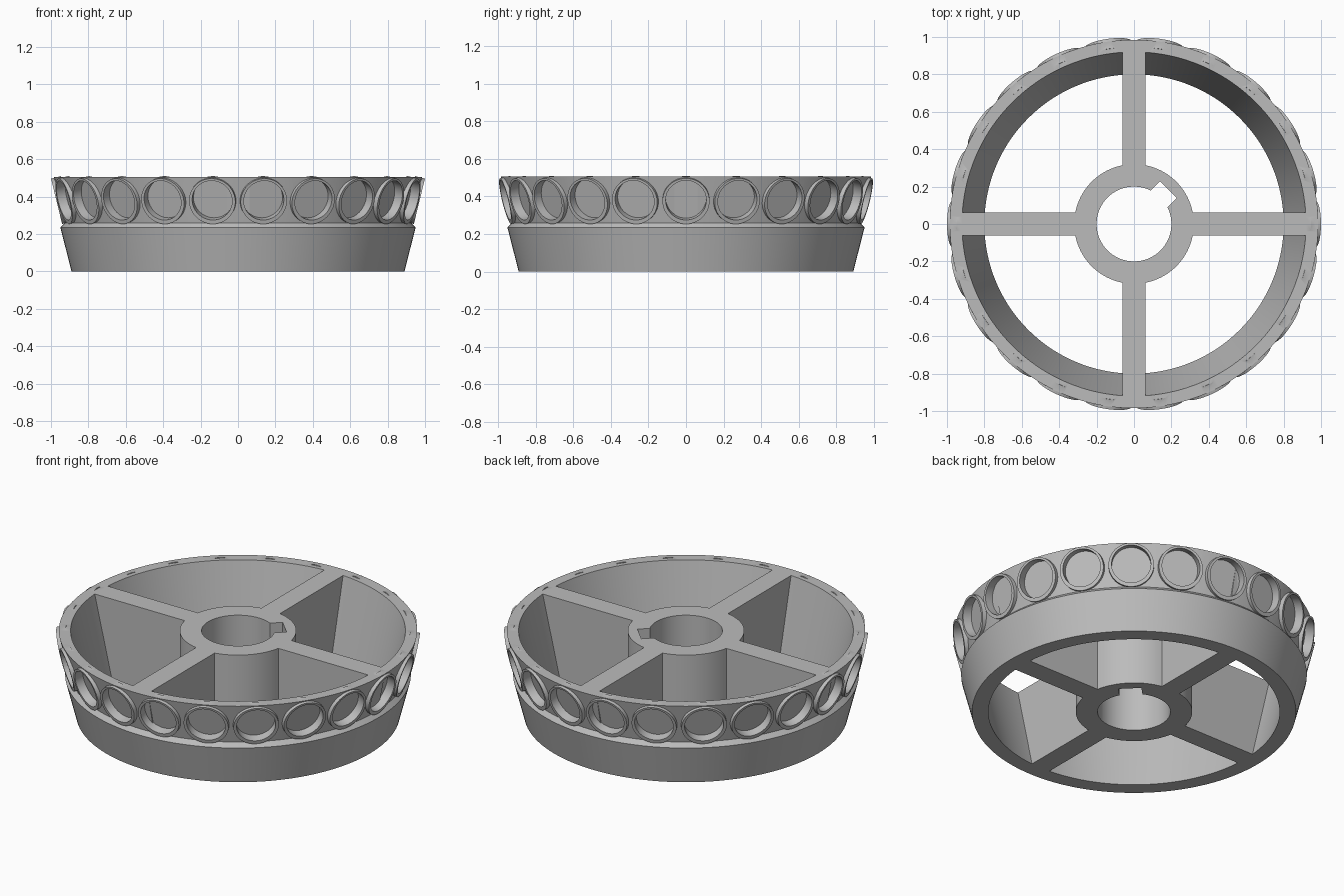
import bpy, bmesh, math
from mathutils import Matrix, Vector

cube = bpy.data.objects.get("Cube")
if cube:
    bpy.data.objects.remove(cube, do_unlink=True)

grey = bpy.data.materials.new("plain_grey")
grey.use_nodes = True
COLOUR = (0.5, 0.5, 0.5, 1)
grey.diffuse_color = COLOUR
grey.node_tree.nodes["Principled BSDF"].inputs["Base Color"].default_value = COLOUR

HEIGHT = 0.505
CUPS = 22
TILT = math.atan(0.245)


def finish(name, bm, helper=False):
    bmesh.ops.recalc_face_normals(bm, faces=bm.faces)
    mesh = bpy.data.meshes.new(name)
    bm.to_mesh(mesh)
    bm.free()
    mesh.materials.append(grey)
    obj = bpy.data.objects.new(name, mesh)
    bpy.context.collection.objects.link(obj)
    obj.hide_render = helper
    return obj


def cylinder(bm, radius, depth, matrix, segments):
    bmesh.ops.create_cone(bm, cap_ends=True, segments=segments, radius1=radius,
                          radius2=radius, depth=depth, matrix=matrix)


def combine(obj, other, operation):
    """Apply a boolean and remove the helper object."""
    mod = obj.modifiers.new(operation.lower(), 'BOOLEAN')
    mod.operation = operation
    mod.solver = 'EXACT'
    mod.object = other
    bpy.context.view_layer.objects.active = obj
    bpy.ops.object.modifier_apply(modifier=mod.name)
    bpy.data.objects.remove(other, do_unlink=True)


def smooth(obj):
    bpy.ops.object.select_all(action='DESELECT')
    obj.select_set(True)
    bpy.context.view_layer.objects.active = obj
    bpy.ops.object.shade_smooth_by_angle(angle=math.radians(25))


def lathe(name, profile, steps):
    bm = bmesh.new()
    rings = []
    for i in range(steps):
        a = math.tau * i / steps
        rings.append([bm.verts.new((r * math.cos(a), r * math.sin(a), z))
                      for r, z in profile])
    n = len(profile)
    for i, ring in enumerate(rings):
        nxt = rings[(i + 1) % steps]
        for j in range(n):
            k = (j + 1) % n
            bm.faces.new((ring[j], nxt[j], nxt[k], ring[k]))
    return finish(name, bm)


def around_rim(name, radius, depth, reach):
    """Tilted discs round the rim; reach is the radius of their outer face."""
    bm = bmesh.new()
    for i in range(CUPS):
        a = math.tau * i / CUPS
        normal = Vector((math.cos(a) * math.cos(TILT),
                         math.sin(a) * math.cos(TILT), -math.sin(TILT)))
        face = Vector((reach * math.cos(a), reach * math.sin(a), 0.375))
        place = Matrix.Translation(face - normal * depth / 2)
        turn = normal.to_track_quat('Z', 'Y').to_matrix().to_4x4()
        cylinder(bm, radius, depth, place @ turn, 48)
    return finish(name, bm, True)


# Tapered rim with a stepped outer wall
rim = lathe("rim", [(0.80, 0), (0.89, 0), (0.95, 0.235), (0.925, 0.26),
                    (0.985, HEIGHT), (0.92, HEIGHT)], 144)

# Raised collars with round pockets
combine(rim, around_rim("collars", 0.125, 0.055, 0.97), 'UNION')
combine(rim, around_rim("pockets", 0.108, 0.07, 0.99), 'DIFFERENCE')
smooth(rim)

# Hub with bore and keyway
bm = bmesh.new()
mid = Matrix.Translation((0, 0, HEIGHT / 2))
cylinder(bm, 0.32, HEIGHT, mid, 96)
hub = finish("hub", bm)

# Four spokes with ends that follow the rim's slope
bm = bmesh.new()
for axis in (0, 1):
    made = bmesh.ops.create_cube(bm, size=1)["verts"]
    for v in made:
        top = v.co.z > 0
        v.co.x *= 2 * (0.95 if top else 0.845)
        v.co.y *= 0.125
        v.co.z = HEIGHT if top else 0
    bmesh.ops.rotate(bm, verts=made, matrix=Matrix.Rotation(axis * math.pi / 2, 3, 'Z'))
    if axis == 0:
        first = finish("spokes", bm)
        bm = bmesh.new()
second = finish("cross_spokes", bm)
combine(hub, first, 'UNION')
combine(hub, second, 'UNION')
hub.name = "hub_and_spokes"

bm = bmesh.new()
cylinder(bm, 0.2, 1, mid, 96)
combine(hub, finish("bore", bm, True), 'DIFFERENCE')

bm = bmesh.new()
bmesh.ops.create_cube(bm, size=1, matrix=Matrix.Rotation(math.pi / 4, 4, 'Z')
                      @ Matrix.Translation((0.16, 0, HEIGHT / 2))
                      @ Matrix.Diagonal((0.2, 0.127, 1, 1)))
combine(hub, finish("keyway", bm, True), 'DIFFERENCE')
smooth(hub)
